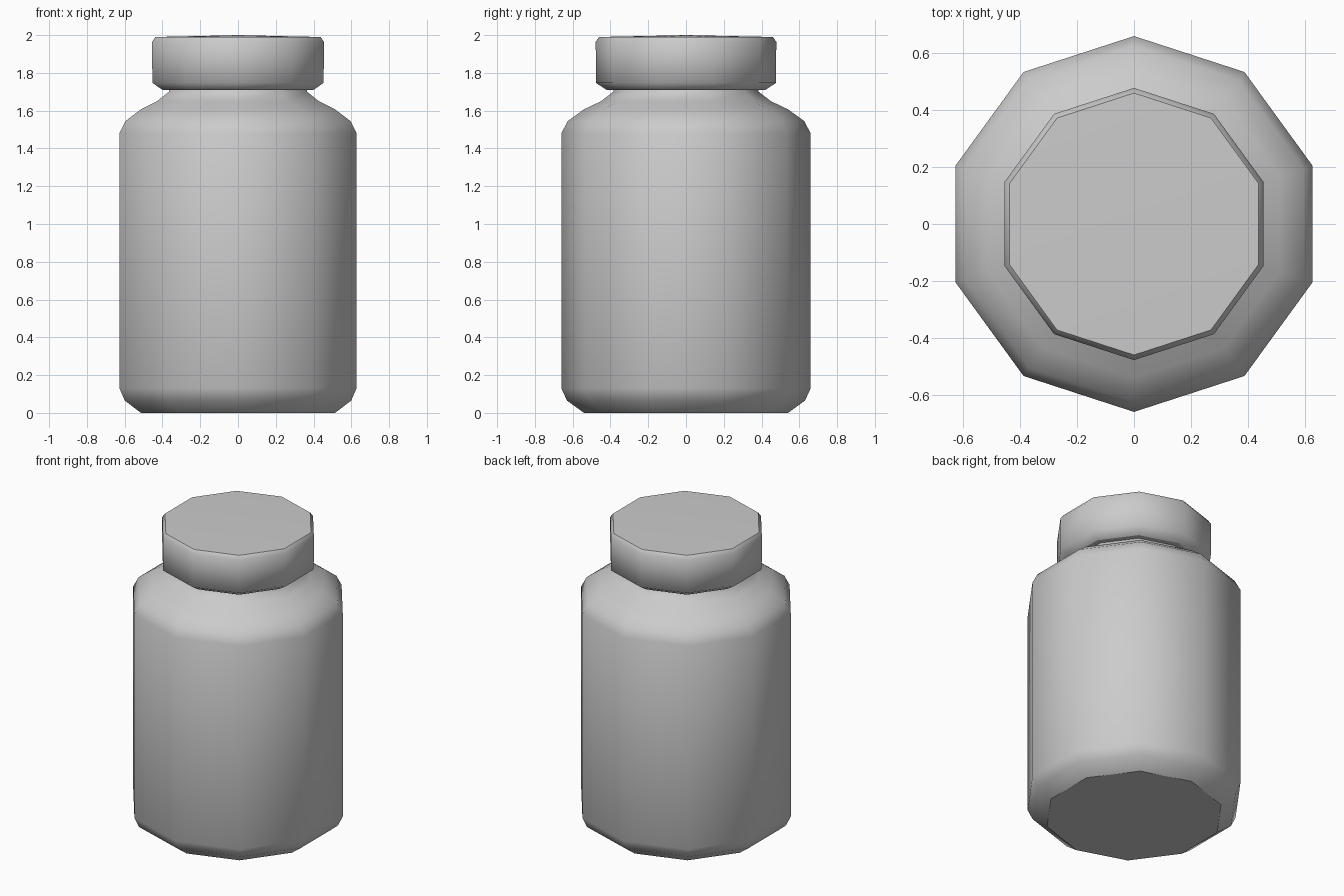
import bpy, bmesh
from math import cos, sin, radians

if "Cube" in bpy.data.objects:
    bpy.data.objects.remove(bpy.data.objects["Cube"])

SIDES = 10


def lathe(name, profile, dome=0.0):
    """Ten-sided turned solid from (radius, height) pairs, closed at both ends."""
    bm = bmesh.new()
    rings = []
    for r, z in profile:
        angles = [radians(90 + 360 * k / SIDES) for k in range(SIDES)]
        rings.append([bm.verts.new((r * cos(a), r * sin(a), z)) for a in angles])
    for low, high in zip(rings, rings[1:]):
        for k in range(SIDES):
            n = (k + 1) % SIDES
            bm.faces.new((low[k], low[n], high[n], high[k])).smooth = True
    # End caps: flat bottom, top fan with an optional slight dome
    bottom = bm.faces.new(rings[0][::-1])
    top = bm.faces.new(rings[-1])
    for cap in (bottom, top):
        for e in cap.edges:
            e.smooth = False
    fan = bmesh.ops.poke(bm, faces=[top])
    for v in fan["verts"]:
        v.co.z += dome
    for f in fan["faces"]:
        f.smooth = True
    mesh = bpy.data.meshes.new(name)
    bm.to_mesh(mesh)
    bm.free()
    obj = bpy.data.objects.new(name, mesh)
    bpy.context.collection.objects.link(obj)
    return obj


# Jar body with rounded base, shoulder and neck
lathe("jar_body", [(0.54, 0), (0.63, 0.065), (0.66, 0.13), (0.66, 1.48),
                   (0.626, 1.545), (0.54, 1.607), (0.45, 1.65),
                   (0.385, 1.70), (0.38, 1.73)])

# Screw lid with softened rims
lathe("lid", [(0.42, 1.71), (0.477, 1.747), (0.478, 1.965),
              (0.46, 1.99)], dome=0.01)
